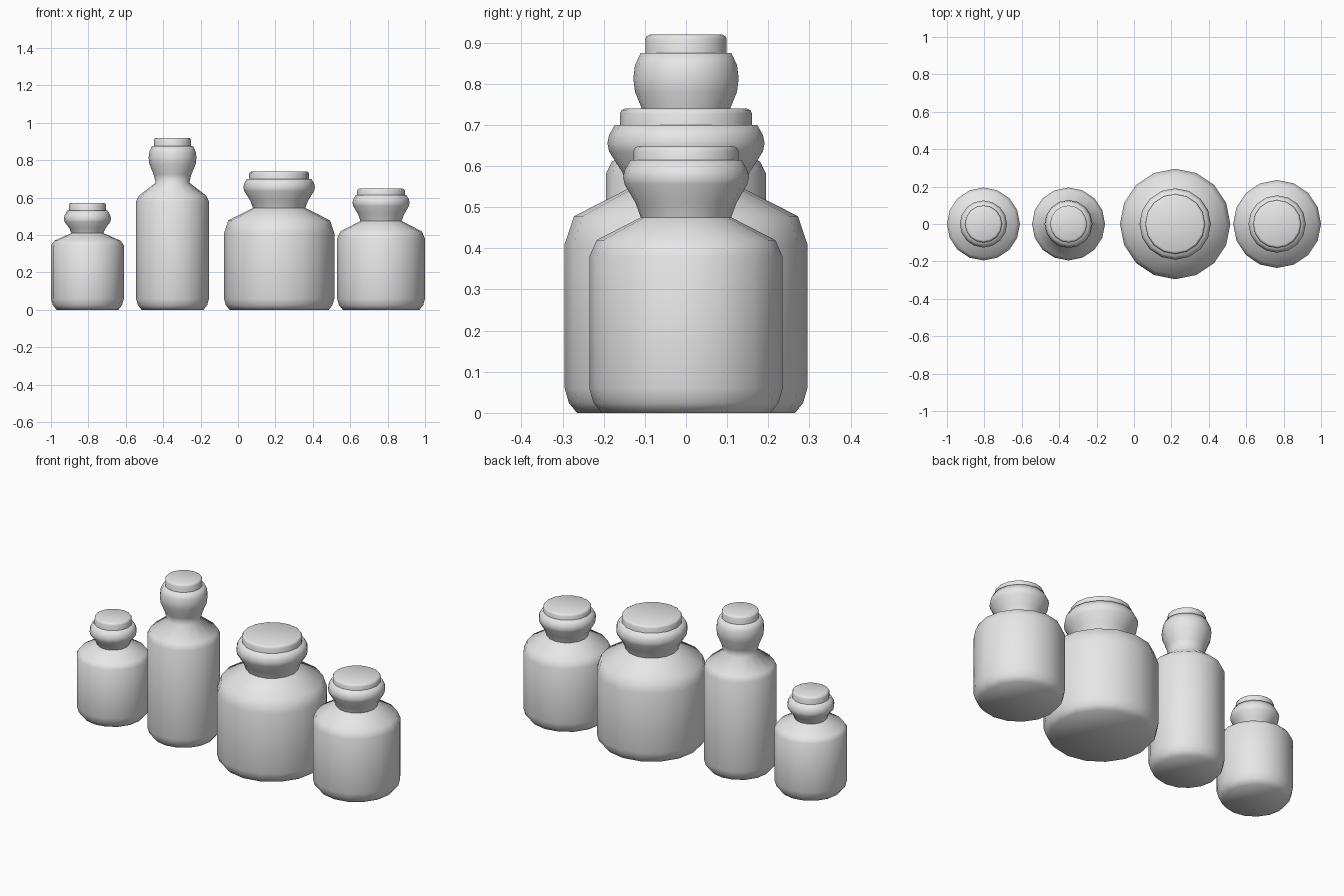
import bpy
import bmesh
from math import cos, sin, pi, radians

cube = bpy.data.objects.get("Cube")
if cube:
    bpy.data.objects.remove(cube, do_unlink=True)

SIDES = 16

grey = bpy.data.materials.new("plain grey")
grey.use_nodes = True
grey.diffuse_color = (0.8, 0.8, 0.8, 1)
grey.node_tree.nodes["Principled BSDF"].inputs["Base Color"].default_value = (0.8, 0.8, 0.8, 1)


def lathe(name, x, profile, angle):
    """Turn (radius, height) points into a capped solid standing at x."""
    bm = bmesh.new()
    rings = []
    for r, z in profile:
        rings.append([bm.verts.new((r * cos(2 * pi * i / SIDES), r * sin(2 * pi * i / SIDES), z))
                      for i in range(SIDES)])
    for low, high in zip(rings, rings[1:]):
        for i in range(SIDES):
            j = (i + 1) % SIDES
            bm.faces.new((low[i], low[j], high[j], high[i]))
    bm.faces.new(rings[0][::-1])
    bm.faces.new(rings[-1])
    mesh = bpy.data.meshes.new(name)
    bm.to_mesh(mesh)
    bm.free()
    mesh.materials.append(grey)
    obj = bpy.data.objects.new(name, mesh)
    obj.location.x = x
    bpy.context.collection.objects.link(obj)
    bpy.ops.object.select_all(action='DESELECT')
    obj.select_set(True)
    bpy.context.view_layer.objects.active = obj
    bpy.ops.object.shade_smooth_by_angle(angle=radians(angle))


def bottle(name, x, body, shoulder, neck, lip, cork):
    """body: radius, wall top; shoulder and neck: radius, height;
    lip: radius, lower, upper, top height; cork: radius, top height."""
    r, wall_top = body
    lip_r, lip_low, lip_high, lip_top = lip
    cork_r, cork_top = cork
    neck_r, neck_z = neck
    profile = [(r - 0.03, 0), (r - 0.01, 0.025), (r, 0.06), (r, wall_top), shoulder, neck,
               (neck_r + 0.3 * (lip_r - neck_r), neck_z + 0.45 * (lip_low - neck_z)),
               (lip_r - 0.004, lip_low), (lip_r, (lip_low + lip_high) / 2),
               (lip_r - 0.004, lip_high), (lip_r - 0.018, lip_top)]
    lathe(name + "_bottle", x, profile, 70)
    # stopper sits just inside the lip, with a softened top edge
    lathe(name + "_cork", x, [(cork_r, lip_top - 0.02), (cork_r, cork_top - 0.012),
                              (cork_r - 0.004, cork_top - 0.004), (cork_r - 0.012, cork_top)], 50)


bottle("small", -0.805, (0.195, 0.345), (0.177, 0.37), (0.085, 0.41),
       (0.126, 0.47, 0.505, 0.53), (0.099, 0.572))
bottle("tall", -0.35, (0.195, 0.58), (0.18, 0.61), (0.09, 0.68),
       (0.128, 0.78, 0.845, 0.875), (0.099, 0.92))
bottle("large", 0.22, (0.295, 0.41), (0.272, 0.478), (0.14, 0.545),
       (0.191, 0.635, 0.675, 0.70), (0.16, 0.74))
bottle("medium", 0.765, (0.235, 0.38), (0.217, 0.42), (0.11, 0.475),
       (0.153, 0.555, 0.59, 0.615), (0.128, 0.648))
